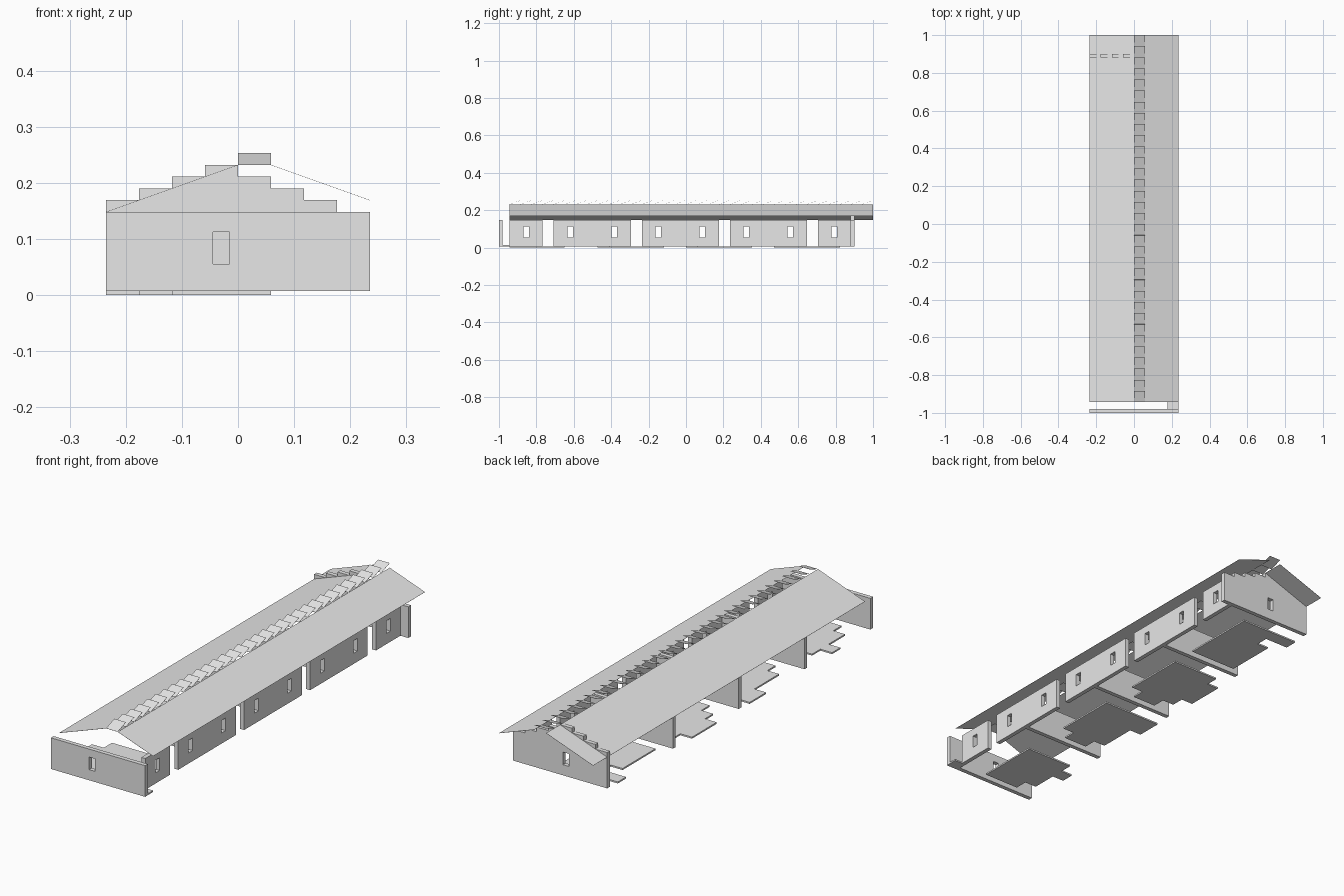
import bpy
from mathutils import Matrix

U = 1.884 / 32            # building module
HALF = 4 * U              # half width
BACK = 1.0
START = BACK - 33 * U     # front end of roof and side walls
BASE, EAVE, STEP = 0.007, 0.148, 0.021
THICK = U / 3

if "Cube" in bpy.data.objects:
    bpy.data.objects.remove(bpy.data.objects["Cube"], do_unlink=True)

grey = bpy.data.materials.new("light_grey")
grey.use_nodes = True
grey.diffuse_color = (0.8, 0.8, 0.8, 1)
grey.node_tree.nodes["Principled BSDF"].inputs["Base Color"].default_value = (0.8, 0.8, 0.8, 1)


def rect(a0, b0, a1, b1):
    return [(a0, b0), (a1, b0), (a1, b1), (a0, b1)]


def slab(name, loops, thick, axis, pos):
    """Extruded outline with optional holes, centred on pos along its axis."""
    curve = bpy.data.curves.new(name, "CURVE")
    curve.dimensions = "2D"
    curve.fill_mode = "BOTH"
    curve.extrude = thick / 2
    for pts in loops:
        s = curve.splines.new("POLY")
        s.points.add(len(pts) - 1)
        for p, (a, b) in zip(s.points, pts):
            p.co = (a, b, 0, 1)
        s.use_cyclic_u = True
    temp = bpy.data.objects.new(name, curve)
    bpy.context.collection.objects.link(temp)
    bpy.context.view_layer.update()
    mesh = bpy.data.meshes.new_from_object(
        temp.evaluated_get(bpy.context.evaluated_depsgraph_get()))
    bpy.data.objects.remove(temp, do_unlink=True)
    # Map outline (a, b) to the wall plane
    columns = {"x": ((0, 0, 1), (1, 0, 0), (0, 1, 0)),
               "y": ((1, 0, 0), (0, 0, -1), (0, 1, 0)),
               "z": ((1, 0, 0), (0, 1, 0), (0, 0, 1))}[axis]
    mesh.transform(Matrix(columns).to_4x4())
    mesh.shade_flat()
    obj = bpy.data.objects.new(name, mesh)
    obj.location["xyz".index(axis)] = pos
    mesh.materials.clear()
    mesh.materials.append(grey)
    bpy.context.collection.objects.link(obj)


def sheet(name, quads):
    """Very thin panels made of separate quads."""
    verts = [v for q in quads for v in q]
    mesh = bpy.data.meshes.new(name)
    mesh.from_pydata(verts, [], [range(i, i + 4) for i in range(0, len(verts), 4)])
    mesh.materials.append(grey)
    obj = bpy.data.objects.new(name, mesh)
    bpy.context.collection.objects.link(obj)
    obj.modifiers.new("thin", "SOLIDIFY").thickness = 0.0006


def window(center):
    return rect(center - U / 4, 0.055, center + U / 4, 0.112)


# End walls: plain front, stepped back gable
front_y, back_y = -1 + THICK / 2, 0.89
slab("front_wall", [rect(-HALF, BASE, HALF, EAVE), window(-U / 2)], THICK, "y", front_y)
gable = [(HALF, BASE), (HALF, EAVE)]
for i, level in enumerate([0, 1, 2, 3, 4, 3, 2, 1]):
    x = HALF - i * U
    z = EAVE + level * STEP
    gable += [(x, z), (x - U, z)]
gable.append((-HALF, BASE))
gable = list(dict.fromkeys(gable))
slab("back_gable_wall", [gable, window(-U / 2)], THICK, "y", back_y)

# Cross walls, ending at the side wall
for k in range(1, 4):
    slab(f"cross_wall_{k}", [rect(-HALF, BASE, 3 * U, EAVE)], THICK, "y",
         front_y + k * (back_y - front_y) / 4)

# Side wall segments with windows, set in under the eave, separated by door gaps
for k, (first, last) in enumerate([(0, 3), (4, 11), (12, 19), (20, 27), (28, 31)]):
    holes = [window(START + (w + 1.5) * U) for w in range(0, 32, 4) if first <= w + 1 < last]
    outline = rect(START + first * U, BASE, START + last * U, EAVE)
    slab(f"side_wall_{k + 1}", [outline] + holes, THICK, "x", 3 * U + THICK / 2)

# Floor plates: inset of the first row, then the reach of each row, in modules
plates = [(0, (3, 4, 4, 5, 4)), (1, (3, 4, 4, 4, 5, 5)),
          (1, (3, 4, 5, 5, 5, 4)), (0, (4, 4, 4, 4, 3, 5))]
for k, (inset, rows) in enumerate(plates):
    y0 = START + 8 * U * k
    outline = [(U, y0 + len(rows) * U), (U, y0 + U), (U - inset * U, y0 + U), (U - inset * U, y0)]
    for r, reach in enumerate(rows):
        x = U - reach * U
        outline += [(x, y0 + r * U), (x, y0 + (r + 1) * U)]
    slab(f"floor_plate_{k + 1}", [list(dict.fromkeys(outline))], BASE, "z", BASE / 2)
slab("threshold_plate", [rect(3 * U, -1 + THICK, HALF, START)], BASE, "z", BASE * 1.5)

# Roof slopes, with an open strip beside the ridge
RIDGE = EAVE + 4 * STEP


def slope(x0, z0, x1, z1):
    return [(x0, START, z0), (x1, START, z1), (x1, BACK, z1), (x0, BACK, z0)]


sheet("right_roof", [slope(-HALF, EAVE, 0, RIDGE)])
sheet("left_roof", [slope(U, RIDGE, HALF, EAVE + STEP)])

# Tilted louvres over the open strip
louvres = []
for i in range(33):
    y = START + i * U
    louvres.append([(0, y, RIDGE), (U, y, RIDGE),
                    (U, y + U, RIDGE + STEP), (0, y + U, RIDGE + STEP)])
sheet("ridge_louvres", louvres)
